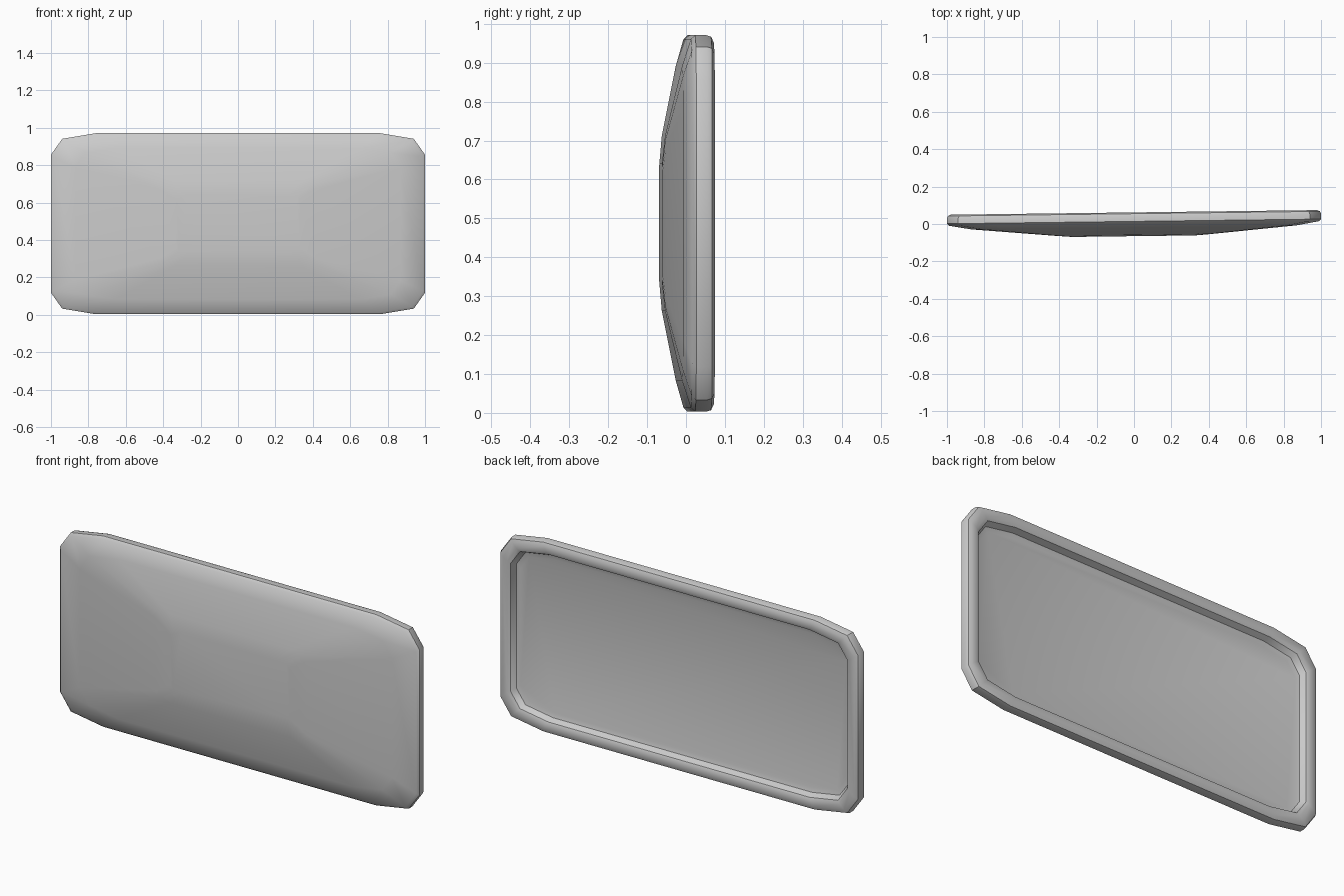
import bpy, bmesh

if "Cube" in bpy.data.objects:
    bpy.data.objects.remove(bpy.data.objects["Cube"])

CENTRE_Z = 0.487
TILT = 0.0125   # the whole panel is turned slightly about the vertical


def ring(bm, hx, hz, y, c):
    """Twelve-sided rounded rectangle; c scales the corner cut."""
    q = [(hx, hz - 0.115 * c), (hx - 0.06 * c, hz - 0.03 * c), (hx - 0.24 * c, hz)]
    pts = q + [(-x, z) for x, z in reversed(q)]
    pts += [(-x, -z) for x, z in pts]
    return [bm.verts.new((x, y + TILT * x, z + CENTRE_Z)) for x, z in pts]


# Cross-section from recessed back floor, over the rim, to the front plateau
# (half width, half height, y, corner scale)
section = [
    (0.905, 0.390, 0.022, 0.8),
    (0.925, 0.412, 0.028, 0.85),
    (0.938, 0.425, 0.056, 0.88),
    (0.952, 0.438, 0.062, 0.9),
    (0.980, 0.465, 0.062, 0.96),
    (0.995, 0.480, 0.055, 1.0),
    (1.000, 0.484, 0.042, 1.0),
    (1.000, 0.484, 0.014, 1.0),
    (0.990, 0.474, 0.003, 1.0),
    (0.870, 0.405, -0.018, 0.9),
    (0.420, 0.225, -0.058, 0.35),
    (0.330, 0.155, -0.065, 0.25),
]

# Domed panel with raised back rim
bm = bmesh.new()
rings = [ring(bm, *s) for s in section]
for a, b in zip(rings, rings[1:]):
    for i in range(12):
        j = (i + 1) % 12
        bm.faces.new((a[i], a[j], b[j], b[i]))
bm.faces.new(rings[0])
bm.faces.new(rings[-1])
bmesh.ops.recalc_face_normals(bm, faces=bm.faces)
mesh = bpy.data.meshes.new("domed_panel")
bm.to_mesh(mesh)
bm.free()
panel = bpy.data.objects.new("domed_panel", mesh)
bpy.context.collection.objects.link(panel)

# Smooth dome and rim, sharp outline corners
bpy.context.view_layer.objects.active = panel
panel.select_set(True)
bpy.ops.object.shade_smooth_by_angle(angle=0.7)
